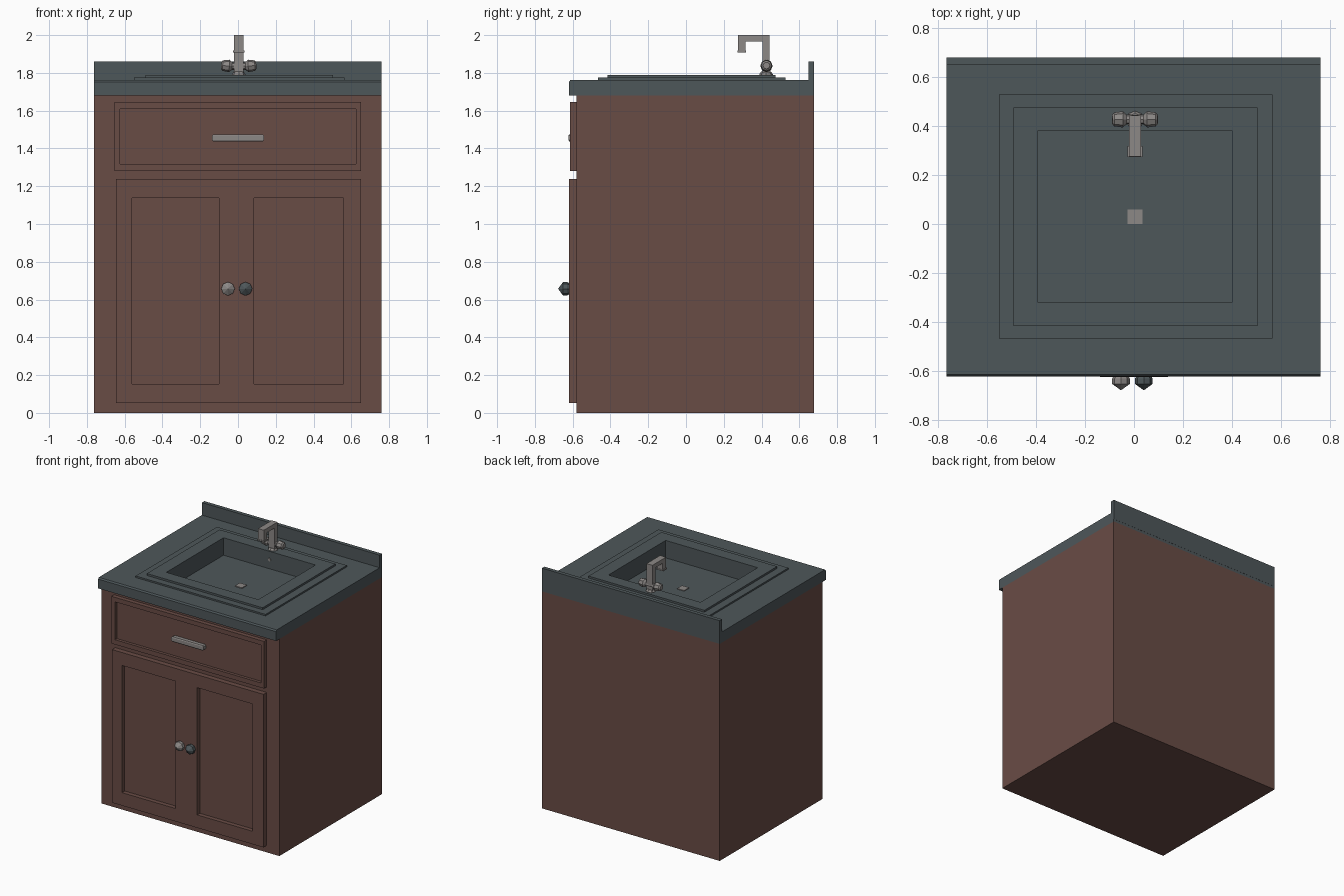
import bpy, bmesh, math
from mathutils import Matrix, Vector

if "Cube" in bpy.data.objects:
    bpy.data.objects.remove(bpy.data.objects["Cube"])


def material(name, rgb):
    m = bpy.data.materials.new(name)
    m.diffuse_color = (*rgb, 1)
    m.use_nodes = True
    m.node_tree.nodes["Principled BSDF"].inputs["Base Color"].default_value = m.diffuse_color
    return m


WOOD = material("brown wood", (0.141, 0.072, 0.060))
SLATE = material("dark slate", (0.076, 0.095, 0.102))
METAL = material("grey metal", (0.262, 0.246, 0.238))


def finish(name, bm, mat, recalc=True):
    if recalc:
        bmesh.ops.recalc_face_normals(bm, faces=bm.faces)
    me = bpy.data.meshes.new(name)
    bm.to_mesh(me)
    bm.free()
    me.materials.append(mat)
    ob = bpy.data.objects.new(name, me)
    bpy.context.collection.objects.link(ob)
    return ob


def rect_stack(name, rings, mat, cap_bottom=False, cap_top=False):
    """Skin a stack of rectangles (x0, x1, y0, y1, z)."""
    bm = bmesh.new()
    loops = [[bm.verts.new(p) for p in ((a, c, z), (b, c, z), (b, d, z), (a, d, z))]
             for a, b, c, d, z in rings]
    for lo, hi in zip(loops, loops[1:]):
        for i in range(4):
            j = (i + 1) % 4
            bm.faces.new((lo[i], lo[j], hi[j], hi[i]))
    if cap_bottom:
        bm.faces.new(loops[0][::-1])
    if cap_top:
        bm.faces.new(loops[-1])
    return finish(name, bm, mat, False)


def box(name, x0, x1, y0, y1, z0, z1, mat):
    return rect_stack(name, [(x0, x1, y0, y1, z0), (x0, x1, y0, y1, z1)], mat, True, True)


def panel_front(name, xs, zs, cells, y_front, y_panel, y_back):
    """Slab on the front whose chosen grid columns (middle row) are sunk panels."""
    bm = bmesh.new()
    v = [[bm.verts.new((x, y_front, z)) for x in xs] for z in zs]
    sunk = []
    for r in range(len(zs) - 1):
        for c in range(len(xs) - 1):
            f = bm.faces.new((v[r][c], v[r][c + 1], v[r + 1][c + 1], v[r + 1][c]))
            if r == 1 and c in cells:
                sunk.append(f)
    rim = [e for e in bm.edges if e.is_boundary]
    ext = bmesh.ops.extrude_edge_only(bm, edges=rim)["geom"]
    for w in ext:
        if isinstance(w, bmesh.types.BMVert):
            w.co.y = y_back
    for f in sunk:
        ext = bmesh.ops.extrude_face_region(bm, geom=[f])["geom"]
        for w in ext:
            if isinstance(w, bmesh.types.BMVert):
                w.co.y = y_panel
        if f.is_valid:
            bmesh.ops.delete(bm, geom=[f], context='FACES_ONLY')
    return finish(name, bm, WOOD)


def lathe(name, profile, origin, axis, mat, sides=8):
    """Turned low-poly part: profile of (radius, distance along axis)."""
    bm = bmesh.new()
    rings = [[bm.verts.new((r * math.cos(2 * math.pi * i / sides),
                            r * math.sin(2 * math.pi * i / sides), h)) for i in range(sides)]
             for r, h in profile]
    for lo, hi in zip(rings, rings[1:]):
        for i in range(sides):
            j = (i + 1) % sides
            bm.faces.new((lo[i], lo[j], hi[j], hi[i]))
    bm.faces.new(rings[0][::-1])
    bm.faces.new(rings[-1])
    bmesh.ops.remove_doubles(bm, verts=bm.verts, dist=0.0005)
    rot = Vector((0, 0, 1)).rotation_difference(Vector(axis)).to_matrix().to_4x4()
    bm.transform(Matrix.Translation(origin) @ rot)
    return finish(name, bm, mat)


# Cabinet body (open top, hidden under the counter)
L, R, B = -0.763, 0.76, 0.677
rect_stack("cabinet", [(L, R, -0.58, B, 0), (L, R, -0.58, B, 1.68)], WOOD, cap_bottom=True)

# Counter with front overhang, stepped rim and sunk basin in one skin
rect_stack("counter_and_basin", [
    (L, R, -0.58, B, 1.68), (L, R, -0.62, B, 1.68),
    (L, R, -0.62, B, 1.752), (L, R, -0.612, B, 1.763),
    (-0.55, 0.563, -0.467, 0.527, 1.763), (-0.55, 0.563, -0.467, 0.527, 1.775),
    (-0.49, 0.502, -0.415, 0.475, 1.775), (-0.49, 0.502, -0.415, 0.475, 1.79),
    (-0.39, 0.398, -0.32, 0.38, 1.79), (-0.39, 0.398, -0.32, 0.38, 1.655)],
    SLATE, cap_top=True)
box("backsplash", L, R, 0.648, B + 0.001, 1.70, 1.86, SLATE)

# Drawer and double door fronts
panel_front("drawer_front", (-0.655, -0.625, 0.625, 0.652), (1.28, 1.317, 1.61, 1.645),
            (1,), -0.613, -0.59, -0.578)
panel_front("door_front", (-0.645, -0.56, -0.10, 0.085, 0.558, 0.652),
            (0.053, 0.153, 1.138, 1.238), (1, 3), -0.62, -0.586, -0.578)

# Drawer pull with chamfered ends
rect_stack("drawer_pull", [(-0.13, 0.13, -0.618, -0.588, 1.437),
                           (-0.138, 0.138, -0.622, -0.588, 1.445),
                           (-0.138, 0.138, -0.622, -0.588, 1.468),
                           (-0.13, 0.13, -0.618, -0.588, 1.475)], METAL, True, True)

# Door knobs
for name, x, mat in (("left_knob", -0.053, METAL), ("right_knob", 0.04, SLATE)):
    lathe(name, [(0.028, 0), (0.036, 0.012), (0.036, 0.034), (0.0, 0.06)],
          (x, -0.617, 0.657), (0, -1, 0), mat)

# Faucet spout: side profile extruded across x
CX = 0.004
bm = bmesh.new()
side = ((0.442, 1.785), (0.442, 2.0), (0.275, 2.0), (0.275, 1.91),
        (0.315, 1.91), (0.315, 1.967), (0.405, 1.967), (0.405, 1.785))
face = bm.faces.new([bm.verts.new((CX - 0.025, y, z)) for y, z in side])
ext = bmesh.ops.extrude_face_region(bm, geom=[face])["geom"]
bmesh.ops.translate(bm, vec=(0.05, 0, 0), verts=[g for g in ext if isinstance(g, bmesh.types.BMVert)])
finish("faucet_spout", bm, METAL)
box("spout_lip", CX - 0.031, CX + 0.031, 0.272, 0.318, 1.908, 1.918, METAL)
lathe("faucet_base", [(0.036, 0), (0.036, 0.008), (0.026, 0.022)],
      (CX, 0.424, 1.785), (0, 0, 1), METAL)

# Flared tap handles, one each side
for name, s in (("left_tap", -1), ("right_tap", 1)):
    lathe(name, [(0.018, 0), (0.02, 0.035), (0.033, 0.05), (0.028, 0.085), (0.018, 0.093)],
          (CX, 0.426, 1.835), (s, 0, 0.04), METAL)

# Drain and overflow
box("drain", CX - 0.03, CX + 0.03, 0.0, 0.06, 1.65, 1.661, METAL)
lathe("overflow", [(0.012, 0), (0.012, 0.006)], (CX, 0.381, 1.726), (0, -1, 0), METAL)
